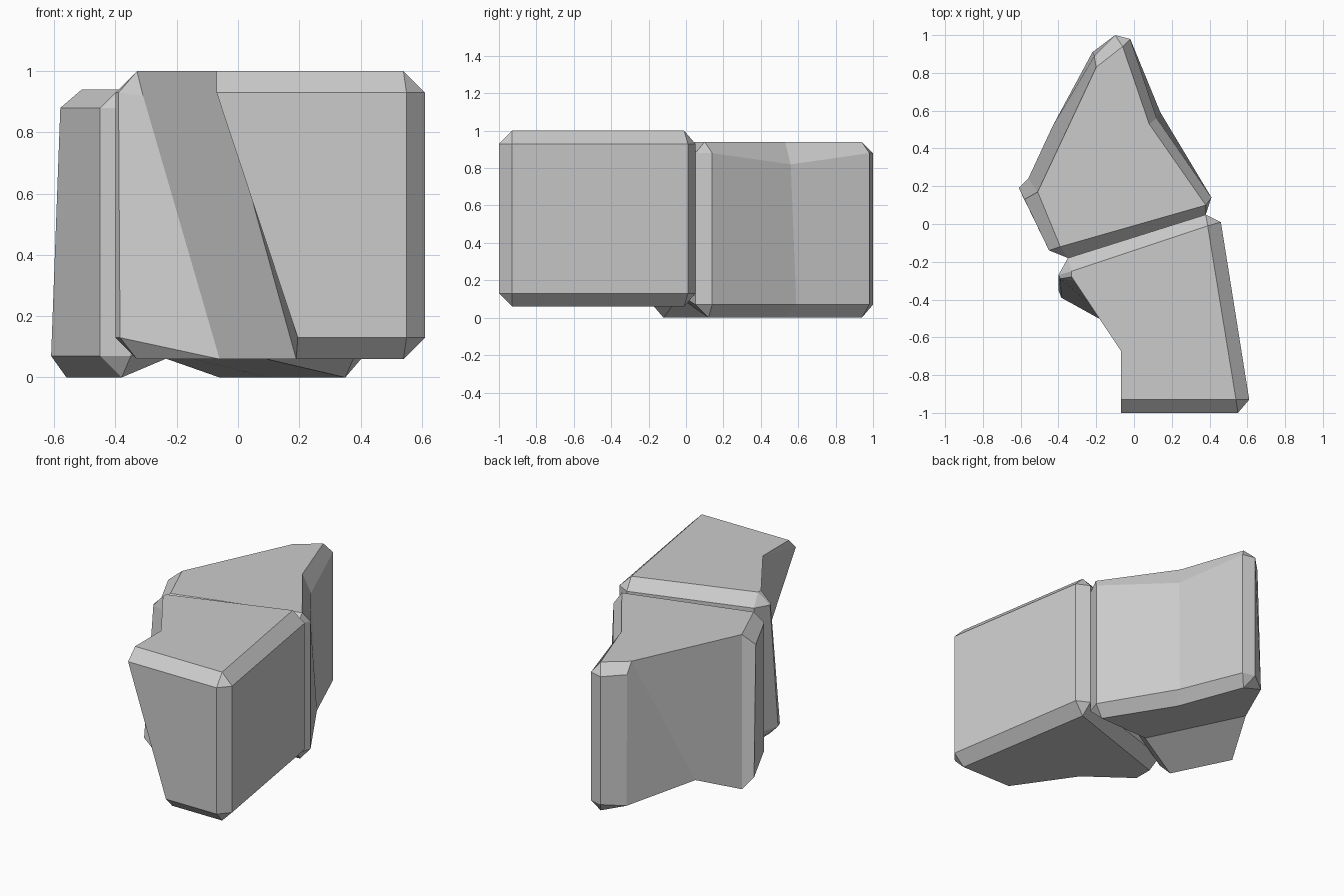
import bpy, bmesh

if "Cube" in bpy.data.objects:
    bpy.data.objects.remove(bpy.data.objects["Cube"])


def chamfered_block(name, levels, columns, bottom_split=None):
    """Loft side columns (top, upper, lower, bottom corner); missing z comes from levels."""
    bm = bmesh.new()
    cache = {}

    def vert(p, level):
        co = tuple(p) if len(p) == 3 else (p[0], p[1], levels[level])
        if co not in cache:
            cache[co] = bm.verts.new(co)
        return cache[co]

    def face(loop):
        # shared corners collapse, so quads may become triangles
        loop = list(dict.fromkeys(loop))
        if len(loop) > 2:
            bm.faces.new(loop)

    cols = [[vert(p, i) for i, p in enumerate(c)] for c in columns]
    for a, b in zip(cols, cols[1:] + cols[:1]):
        for i in range(3):
            face([a[i], a[i + 1], b[i + 1], b[i]])
    face([c[0] for c in cols])
    bottom = [c[3] for c in cols]
    if bottom_split:
        # crease the underside between two columns
        i, j = bottom_split
        face(bottom[i:j + 1])
        face(bottom[j:] + bottom[:i + 1])
    else:
        face(bottom)
    bmesh.ops.recalc_face_normals(bm, faces=bm.faces[:])
    mesh = bpy.data.meshes.new(name)
    bm.to_mesh(mesh)
    bm.free()
    obj = bpy.data.objects.new(name, mesh)
    bpy.context.collection.objects.link(obj)
    return obj


def straight(top, side, bottom):
    return (top, side, side, bottom)


# Rear block: pointed top outline, notched underside
t0, t1, t2 = (-.39, -.12), (.38, .10), (.08, .53)
t3, t4, t5 = (-.06, .94), (-.20, .83), (-.51, .17, .94)
b0, b1, b2, b3 = (-.38, -.12), (.35, .12), (.10, .52), (-.06, .94)
left_foot, notch, tip_foot = (-.56, .24, 0), (-.43, .52, .13), (-.22, .91, .06)
rear = [
    straight(t0, (-.35, -.18), b0),
    (t0, (-.35, -.18), (-.12, -.107, .17), (-.12, -.04, .11)),
    straight(t1, (.38, .05), b1),
    straight(t1, (.41, .14), b1),
    (t2, (.12, .56, .82), (.14, .59), b2),
    straight(t3, (-.02, .98), b3),
    straight(t3, (-.10, 1.0), b3),
    (t4, (-.21, .89), tip_foot, tip_foot),
    (t4, t4 + (.94,), notch, notch),
    (t5, t5, left_foot, left_foot),
    (t5, (-.58, .13), (-.61, .19), left_foot),
    straight(t0, (-.45, -.14), b0),
]
chamfered_block("rear_rock_block", (.94, .88, .07, 0), rear, (1, 8))

# Front block: undercut left side that slants inward towards the bottom
u0, u1, u2 = (-.33, -.25), (.39, -.01), (.54, -.93)
u4, u6 = (-.07, -.67, 1.0), (-.33, -.28)
front_foot, side_foot = (.19, -.93, .06), (-.06, -.57, .06)
front = [
    ((-.07, -.93), (-.07, -1), (.195, -1), front_foot),
    straight(u2, (.55, -1), u2),
    straight(u2, (.61, -.93), u2),
    straight(u1, (.46, .01), u1),
    straight(u1, (.38, .05), u1),
    straight(u0, (-.35, -.18), u0),
    (u0, (-.40, -.27), (-.40, -.35), u0),
    (u6, (-.39, -.29), (-.385, -.39), (-.33, -.37)),
    (u6, (-.31, -.30, .92), side_foot, side_foot),
    (u4, u4, front_foot, front_foot),
]
chamfered_block("front_rock_block", (1.0, .93, .13, .06), front)
